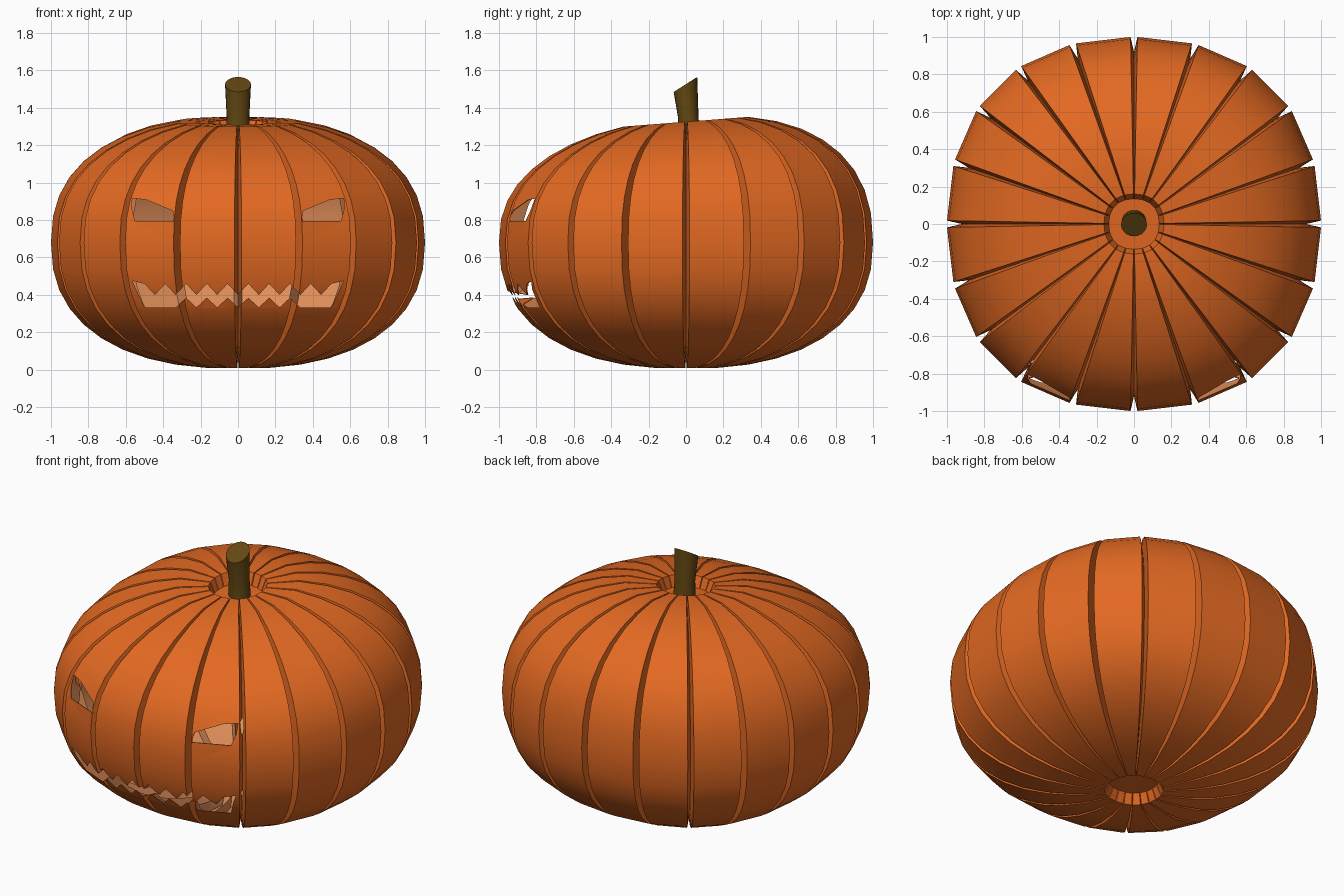
import bpy, bmesh, math

if "Cube" in bpy.data.objects:
    bpy.data.objects.remove(bpy.data.objects["Cube"])

def mat(name, rgb):
    m = bpy.data.materials.new(name)
    m.diffuse_color = (*rgb, 1)
    m.use_nodes = True
    m.node_tree.nodes["Principled BSDF"].inputs["Base Color"].default_value = m.diffuse_color
    return m

ORANGE = mat("orange_skin", (0.77, 0.142, 0.016))
PEACH = mat("peach_inside", (0.74, 0.27, 0.10))
BROWN = mat("stem_brown", (0.125, 0.065, 0.006))

def loft(bm, rings):
    """Skin a list of vertex rings and cap both ends."""
    vr = [[bm.verts.new(p) for p in r] for r in rings]
    n = len(vr[0])
    for a, b in zip(vr, vr[1:]):
        for i in range(n):
            j = (i + 1) % n
            bm.faces.new((a[i], a[j], b[j], b[i]))
    bm.faces.new(vr[0][::-1])
    bm.faces.new(vr[-1])

def make(name, bm, mats):
    bmesh.ops.recalc_face_normals(bm, faces=bm.faces)
    me = bpy.data.meshes.new(name)
    bm.to_mesh(me)
    bm.free()
    for m in mats:
        me.materials.append(m)
    ob = bpy.data.objects.new(name, me)
    bpy.context.collection.objects.link(ob)
    return ob

def activate(ob):
    bpy.ops.object.select_all(action='DESELECT')
    ob.select_set(True)
    bpy.context.view_layer.objects.active = ob

# Pumpkin body: 20 flat ribs split by V grooves, slightly square in plan
RIBS, MID = 20, 0.68
def body_ring(r, h, depth):
    pts = []
    for k in range(RIBS):
        for d in (-1.0, 0.0, 1.0):
            a = math.radians(k * 360 / RIBS + d)
            a += math.radians(0.85) * math.sin(4 * a)
            s = depth if d == 0 else 1
            rr = r * s * (1 + 0.042 * math.sin(2 * a) ** 2)
            x, y, z = rr * math.cos(a), rr * math.sin(a), h * s
            if z > 0:                       # crown is lower at the front
                z *= 1 + 0.12 * y
            pts.append((x, y, MID + z))
    return pts

STEPS, POW = 18, 2 / 2.35
rings = [body_ring(0.135, -0.61, 1)]
for i in range(STEPS + 1):
    t = math.radians(-83.3 + 166.6 * i / STEPS)
    r, h = math.cos(t) ** POW, math.copysign(abs(math.sin(t)) ** POW, t)
    h *= 0.668 if h > 0 else 0.675
    if h > 0 and r < 0.35:                  # dip around the stem
        h -= 0.025 * ((0.35 - r) / 0.2) ** 2
    rings.append(body_ring(r, h, 0.92))
rings.append(body_ring(0.135, 0.575, 1))
bm = bmesh.new()
loft(bm, rings)
body = make("pumpkin_body", bm, [ORANGE, PEACH])

# Face cutters: two eyes and a zigzag mouth
eye = [(.338, .795), (.55, .795), (.568, .86), (.565, .917), (.49, .908), (.35, .85)]
N = 18
xs = [-0.5 + i / N for i in range(N + 1)]
upper = [(x, .40 if i % 2 else .46) for i, x in enumerate(xs)]
lower = [(x, .385 if i % 2 == 0 and abs(x) < .3 else .333) for i, x in enumerate(xs)]
mouth = lower + [(.565, .475)] + upper[::-1] + [(-.565, .475)]
bm = bmesh.new()
for poly in (eye, [(-x, z) for x, z in eye], mouth):
    loft(bm, [[(x, y, z) for x, z in poly] for y in (-1.3, -0.4)])
cutter = make("face_cutter", bm, [ORANGE])
cutter.hide_render = True

# Hollow the body, then cut the face
sol = body.modifiers.new("shell", 'SOLIDIFY')
sol.thickness = 0.006
sol.offset = -1
sol.material_offset = 1
cut = body.modifiers.new("face", 'BOOLEAN')
cut.operation = 'DIFFERENCE'
cut.solver = 'EXACT'
cut.object = cutter
activate(body)
for m in ("shell", "face"):
    bpy.ops.object.modifier_apply(modifier=m)
bpy.data.objects.remove(cutter)
activate(body)
bpy.ops.object.shade_smooth_by_angle(angle=math.radians(30))

# Stem with a slanted cut
def stem_ring(r, y0, z, slant):
    return [(1.1 * r * math.cos(a), y0 + r * math.sin(a), z + slant * math.sin(a))
            for a in (2 * math.pi * i / 20 for i in range(20))]
bm = bmesh.new()
loft(bm, [stem_ring(.06, .015, 1.24, 0), stem_ring(.055, .012, 1.35, 0),
          stem_ring(.063, -.003, 1.525, .04)])
stem = make("stem", bm, [BROWN])
activate(stem)
bpy.ops.object.shade_smooth_by_angle(angle=math.radians(30))
